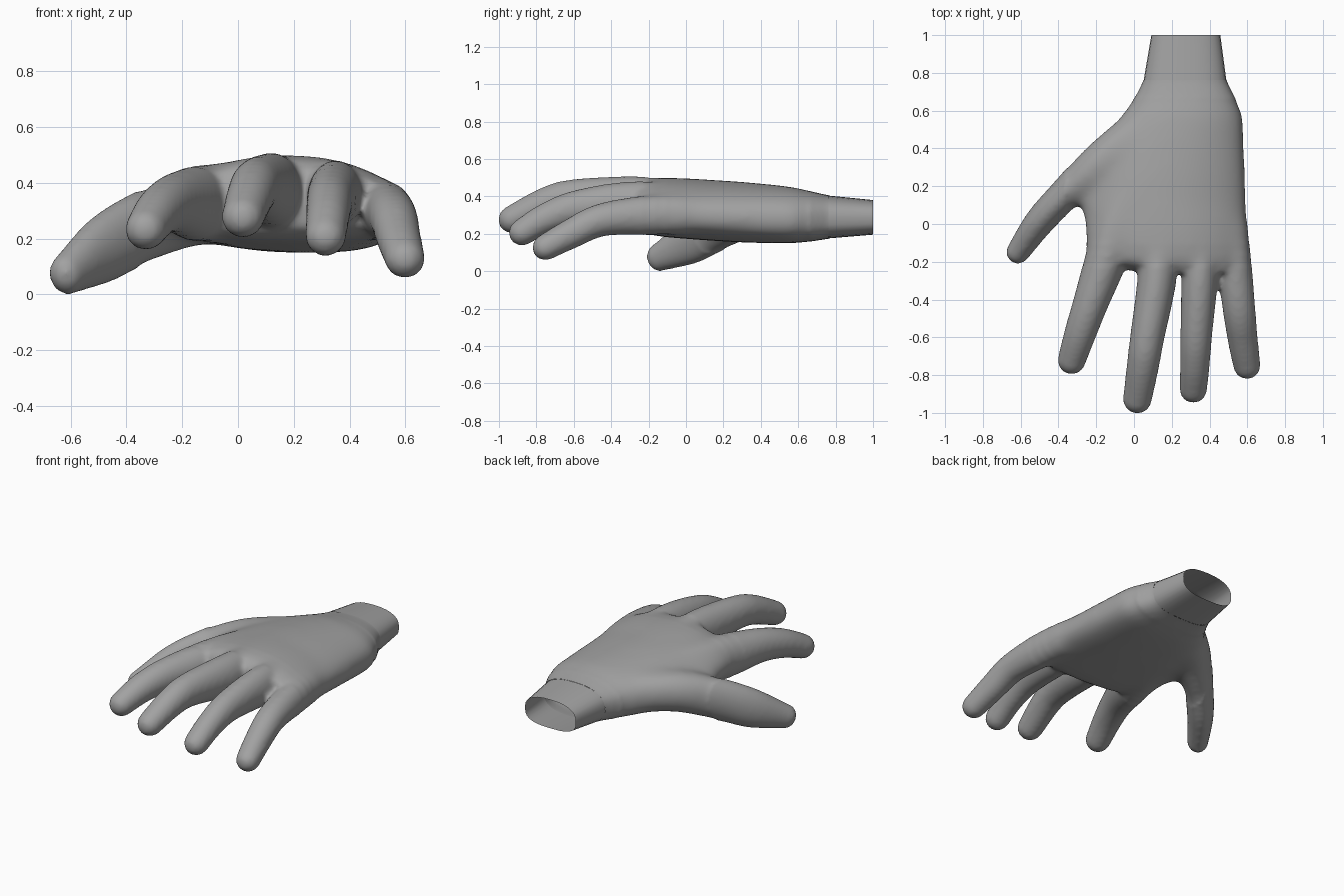
import bpy, bmesh, math
from mathutils import Vector

if "Cube" in bpy.data.objects:
    bpy.data.objects.remove(bpy.data.objects["Cube"])

skin = bpy.data.materials.new("plain grey")
skin.diffuse_color = (0.36, 0.36, 0.36, 1)
skin.use_nodes = True
skin.node_tree.nodes["Principled BSDF"].inputs["Base Color"].default_value = skin.diffuse_color


def loft(bm, rings, capped=True):
    """Skin a list of equal-sized point rings, optionally closing both ends."""
    part = [[bm.verts.new(p) for p in ring] for ring in rings]
    n = len(part[0])
    faces = []
    for a, b in zip(part, part[1:]):
        for i in range(n):
            j = (i + 1) % n
            faces.append(bm.faces.new((a[i], a[j], b[j], b[i])))
    if capped:
        faces.append(bm.faces.new(part[0][::-1]))
        faces.append(bm.faces.new(part[-1]))
    bmesh.ops.recalc_face_normals(bm, faces=faces)


def section(y, xl, xr, zb, zt, drop_l=0.0, drop_r=0.0, n=28):
    """Flat-bottomed, round-topped cross-section; drops lower the top's sides."""
    ring = []
    for i in range(n):
        a = 2 * math.pi * i / n
        c, s = math.cos(a), math.sin(a)
        e = 2 / 2.4 if s >= 0 else 2 / 3.0
        u = math.copysign(abs(c) ** e, c)
        v = math.copysign(abs(s) ** e, s)
        drop = (drop_r if u > 0 else drop_l) * u * u * (v + 1) / 2
        if u < 0:  # hollow under the thumb side
            drop -= 0.5 * drop_l * u * u * (1 - v) / 2
        z = (zb + zt) / 2 + v * (zt - zb) / 2 - drop
        ring.append(Vector(((xl + xr) / 2 + u * (xr - xl) / 2, y, z)))
    return ring


def curve_points(keys, steps=6):
    """Catmull-Rom curve through (x, y, z, radius, tallness) keys."""
    k = [Vector(p) for p in [keys[0]] + keys + [keys[-1]]]
    out = []
    for i in range(1, len(k) - 2):
        a, b, c, d = k[i - 1:i + 3]
        for s in range(steps):
            t = s / steps
            out.append(0.5 * (2 * b + (c - a) * t + (2 * a - 5 * b + 4 * c - d) * t ** 2
                              + (3 * b - a - 3 * c + d) * t ** 3))
    return out + [k[-1]]


def finger(bm, keys, n=20):
    """Tapered tube from the palm to a rounded tip."""
    pts = curve_points(keys)
    frames = []
    for i, p in enumerate(pts):
        q0, q1 = pts[max(i - 1, 0)], pts[min(i + 1, len(pts) - 1)]
        t = (Vector(q1[:3]) - Vector(q0[:3])).normalized()
        frames.append((Vector(p[:3]), t, p[3] + 0.004, p[4]))
    tip, direction, r, tall = frames[-1]
    for k in range(1, 7):
        a = math.radians(14 * k)
        frames.append((tip + direction * r * math.sin(a), direction, r * math.cos(a), tall))
    rings = []
    for p, t, rad, tl in frames:
        side = t.cross(Vector((0, 0, 1))).normalized()
        up = side.cross(t)
        rings.append([p + side * rad * math.cos(2 * math.pi * i / n)
                      + up * rad * tl * math.sin(2 * math.pi * i / n) for i in range(n)])
    loft(bm, rings)


def add_object(name, bm):
    mesh = bpy.data.meshes.new(name)
    bm.to_mesh(mesh)
    bm.free()
    mesh.materials.append(skin)
    obj = bpy.data.objects.new(name, mesh)
    bpy.context.collection.objects.link(obj)
    return obj


bm = bmesh.new()

# palm
loft(bm, [section(*s) for s in (
    (-0.26, 0.05, 0.580, 0.240, 0.445, 0.02, 0.07),
    (-0.20, -0.23, 0.600, 0.195, 0.488, 0.06, 0.06),
    (-0.10, -0.258, 0.603, 0.180, 0.502, 0.06, 0.06),
    (0.03, -0.265, 0.600, 0.170, 0.497, 0.07, 0.06),
    (0.11, -0.29, 0.598, 0.164, 0.491, 0.09, 0.06),
    (0.25, -0.25, 0.592, 0.155, 0.483, 0.07, 0.05),
    (0.45, -0.15, 0.585, 0.148, 0.465, 0.04, 0.04),
    (0.58, -0.065, 0.580, 0.148, 0.450, 0.02, 0.03),
    (0.68, 0.01, 0.530, 0.160, 0.424, 0.01, 0.01),
    (0.76, 0.05, 0.490, 0.173, 0.406),
    (0.85, 0.06, 0.482, 0.178, 0.400))])

# thumb, then the four fingers from index to little
finger(bm, [(0.06, 0.53, 0.298, 0.105, 1.15), (-0.16, 0.335, 0.300, 0.114, 1.1),
            (-0.365, 0.155, 0.228, 0.084, 1.48), (-0.50, 0.012, 0.150, 0.075, 1.5),
            (-0.613, -0.147, 0.072, 0.059, 1.2)])
finger(bm, [(0.02, 0.25, 0.315, 0.11, 1.3), (-0.10, -0.02, 0.325, 0.115, 1.22),
            (-0.153, -0.20, 0.325, 0.108, 1.22), (-0.23, -0.42, 0.326, 0.090, 1.13),
            (-0.285, -0.58, 0.294, 0.081, 1.05), (-0.33, -0.722, 0.233, 0.071, 1.0)])
finger(bm, [(0.14, 0.0, 0.35, 0.10, 1.35), (0.12, -0.30, 0.376, 0.099, 1.28),
            (0.07, -0.60, 0.387, 0.087, 1.15), (0.047, -0.75, 0.358, 0.082, 1.05),
            (0.018, -0.928, 0.277, 0.073, 0.97)])
finger(bm, [(0.36, 0.0, 0.34, 0.09, 1.35), (0.347, -0.30, 0.357, 0.092, 1.28),
            (0.33, -0.58, 0.337, 0.081, 1.14), (0.322, -0.75, 0.281, 0.075, 1.04),
            (0.314, -0.875, 0.208, 0.070, 0.97)])
finger(bm, [(0.515, 0.0, 0.30, 0.09, 1.15), (0.53, -0.20, 0.299, 0.089, 1.15),
            (0.556, -0.45, 0.274, 0.083, 1.02), (0.577, -0.62, 0.197, 0.076, 1.0),
            (0.598, -0.750, 0.128, 0.069, 0.97)])

# blend palm, thumb and fingers into one skin
hand = add_object("hand", bm)
remesh = hand.modifiers.new("blend", 'REMESH')
remesh.mode = 'VOXEL'
remesh.voxel_size = 0.014
soften = hand.modifiers.new("soften", 'SMOOTH')
soften.factor = 0.5
soften.iterations = 10
bpy.context.view_layer.update()
blended = bpy.data.meshes.new_from_object(
    hand.evaluated_get(bpy.context.evaluated_depsgraph_get()))
hand.modifiers.clear()

# melt the knuckles and finger roots into the back of the hand
bm = bmesh.new()
bm.from_mesh(blended)
for limit in (-0.22, -0.16, -0.10):
    area = [v for v in bm.verts if limit < v.co.y < 0.66 and v.co.x > -0.36]
    for _ in range(14):
        bmesh.ops.smooth_vert(bm, verts=area, factor=0.5, use_axis_x=True,
                              use_axis_y=True, use_axis_z=True)

# cut the back of the hand open where the wrist joins
bmesh.ops.bisect_plane(bm, geom=bm.verts[:] + bm.edges[:] + bm.faces[:],
                       plane_co=(0, 0.762, 0), plane_no=(0, 1, 0), clear_outer=True)
bm.to_mesh(blended)
bm.free()
hand.data = blended
blended.materials.clear()
blended.materials.append(skin)
blended.shade_smooth()

# open, hollow wrist
bm = bmesh.new()
loft(bm, [section(0.76, 0.051, 0.489, 0.175, 0.404),
          section(1.0, 0.092, 0.457, 0.195, 0.38)], capped=False)
wrist = add_object("wrist", bm)
wrist.data.shade_smooth()
